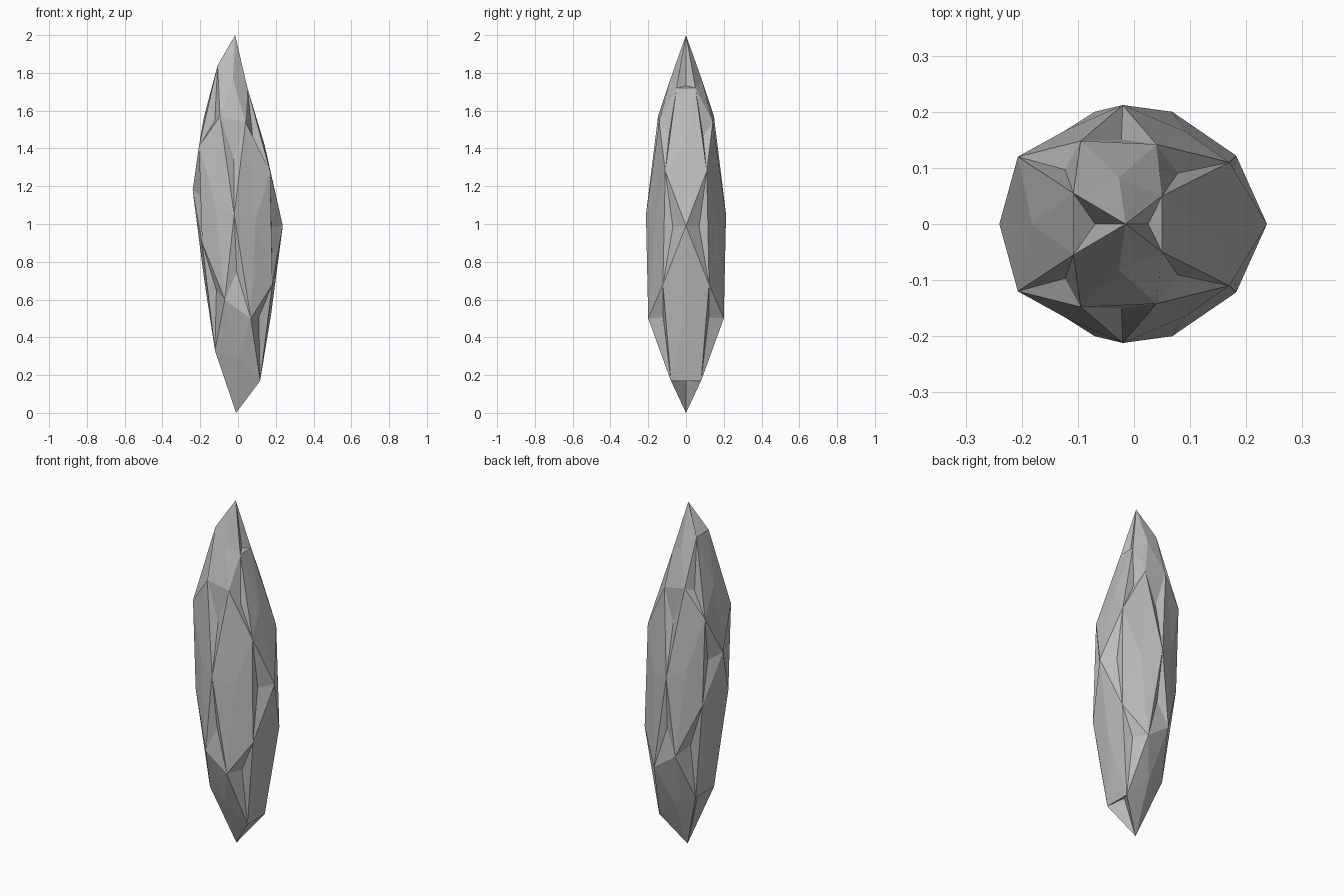
import bpy
import bmesh
from mathutils import Vector

# Remove the default object
default = bpy.data.objects.get("Cube")
if default:
    bpy.data.objects.remove(default, do_unlink=True)

BULGE = 1.045   # centres of five-sided facets
DENT = 0.9      # centres of three-sided facets
MIDDLE = Vector((0, 0, 1))

# Single stone colour
stone = bpy.data.materials.new("grey_stone")
stone.use_nodes = True
colour = (0.5, 0.5, 0.5, 1)
stone.diffuse_color = colour
stone.node_tree.nodes["Principled BSDF"].inputs["Base Color"].default_value = colour

# Corners on the symmetry plane: regular direction -> stretched position
corners = [
    ((0, 0, 1), (-.015, 0, 2)),
    ((0, 0, -1), (-.01, 0, 0)),
    ((1, 0, 0), (.237, 0, .99)),
    ((-1, 0, 0), (-.24, 0, 1.18)),
]

# Each family of corners, in order: right top, left top, right bottom, left bottom
families = {
    (.5, .309, .809): [(.05, .05, 1.72), (-.108, .055, 1.84),
                       (.117, .08, .17), (-.122, .085, .33)],
    (.809, .5, .309): [(.17, .11, 1.28), (-.207, .12, 1.41),
                       (.182, .122, .68), (-.19, .12, .9)],
    (.309, .809, .5): [(.04, .142, 1.54), (-.095, .148, 1.57),
                       (.068, .2, .5), (-.07, .2, .6)],
}
signs = [(1, 1), (-1, 1), (1, -1), (-1, -1)]

# Mirror the off-plane corners from front to back
for side in (1, -1):
    corners.append(((0, side, 0), (-.02, .212 * side, 1.05)))
    for (a, b, c), places in families.items():
        for (sx, sz), (x, y, z) in zip(signs, places):
            corners.append(((a * sx, b * side, c * sz), (x, y * side, z)))

# Regular solid of triangles and pentagons gives the facet layout
bm = bmesh.new()
verts = [bm.verts.new(ideal) for ideal, place in corners]
bmesh.ops.convex_hull(bm, input=verts)
bmesh.ops.dissolve_limit(bm, angle_limit=0.1, verts=bm.verts[:], edges=bm.edges[:])

# Move the corners to the long crystal shape
for vert, (ideal, place) in zip(verts, corners):
    vert.co = place

# Raise the pentagons and sink the triangles
poked = bmesh.ops.poke(bm, faces=bm.faces[:], center_mode='MEAN')
for vert in poked["verts"]:
    factor = DENT if len(vert.link_edges) == 3 else BULGE
    vert.co = MIDDLE + (vert.co - MIDDLE) * factor

bmesh.ops.recalc_face_normals(bm, faces=bm.faces[:])
mesh = bpy.data.meshes.new("crystal")
bm.to_mesh(mesh)
bm.free()
mesh.materials.append(stone)

# Faceted crystal
crystal = bpy.data.objects.new("crystal", mesh)
bpy.context.collection.objects.link(crystal)
